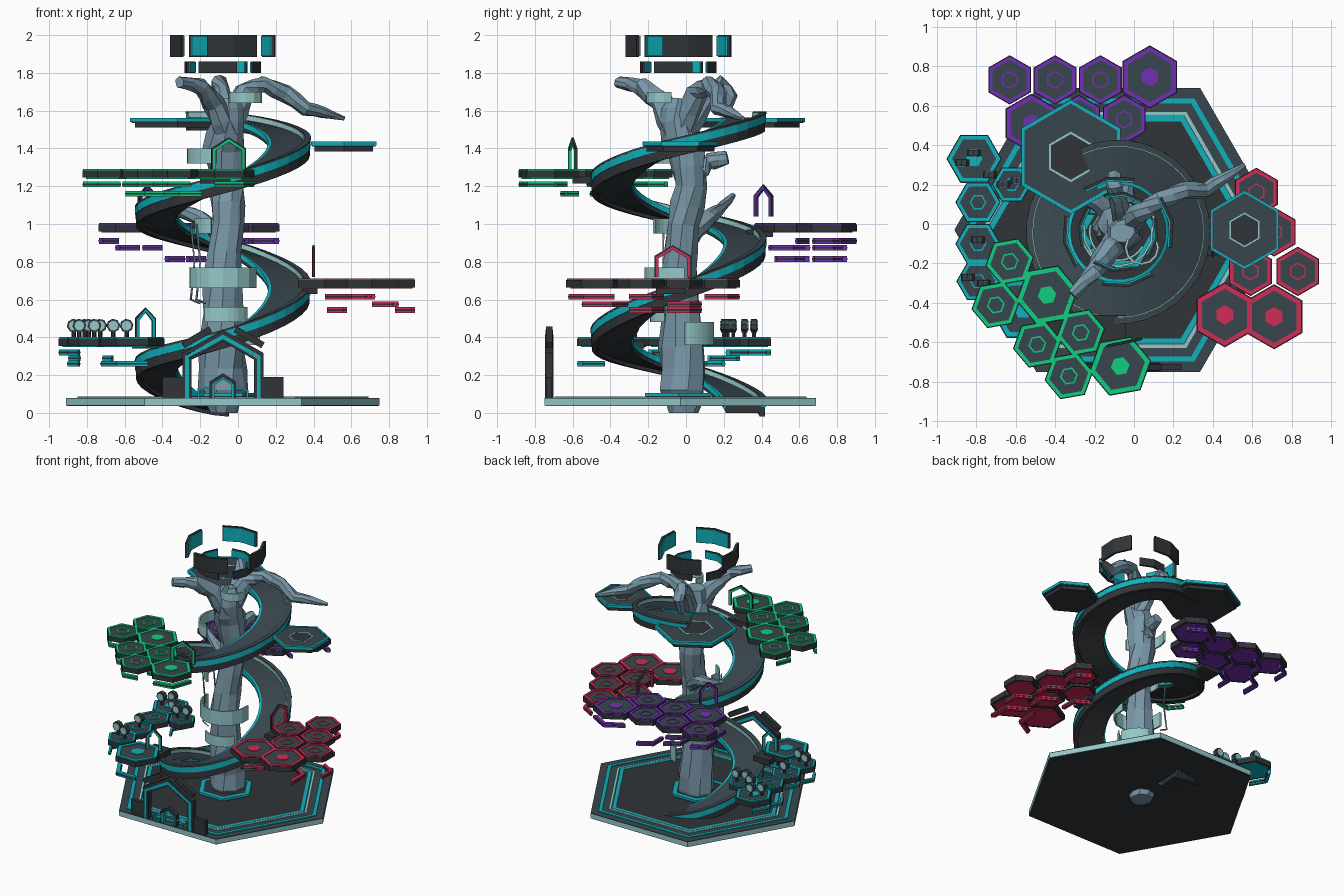
import bpy, math, random
from mathutils import Vector

if "Cube" in bpy.data.objects:
    bpy.data.objects.remove(bpy.data.objects["Cube"])
random.seed(4)
CX, CY = -0.08, -0.04


def mat(name, r, g, b):
    m = bpy.data.materials.new(name)
    m.diffuse_color = (r, g, b, 1)
    m.use_nodes = True
    m.node_tree.nodes["Principled BSDF"].inputs["Base Color"].default_value = m.diffuse_color
    return m


DARK = mat("charcoal", .03, .035, .04)
SLATE = mat("slate", .04, .062, .075)
TEAL = mat("teal", .005, .44, .50)
PALE = mat("pale_teal", .30, .58, .58)
BARK = mat("bark", .19, .31, .39)
RED = mat("red", .64, .025, .09)
GREEN = mat("green", .005, .62, .22)
PURPLE = mat("purple", .17, .03, .45)


def build(name, verts, faces, m):
    me = bpy.data.meshes.new(name)
    me.from_pydata([tuple(v) for v in verts], [], faces)
    me.materials.append(m)
    ob = bpy.data.objects.new(name, me)
    bpy.context.collection.objects.link(ob)
    return ob


def loft(name, rings, m, closed=False):
    n, k = len(rings[0]), len(rings)
    verts = [v for r in rings for v in r]
    faces = [(i * n + j, i * n + (j + 1) % n, (i + 1) % k * n + (j + 1) % n, (i + 1) % k * n + j)
             for i in range(k if closed else k - 1) for j in range(n)]
    if not closed:
        faces += [tuple(reversed(range(n))), tuple(range((k - 1) * n, k * n))]
    return build(name, verts, faces, m)


def prism(name, x, y, r, z0, z1, m, rot=0, n=6):
    a = [math.radians(rot + 360 * i / n) for i in range(n)]
    return loft(name, [[(x + r * math.cos(t), y + r * math.sin(t), z) for t in a] for z in (z0, z1)], m)


def band(name, x, y, r0, r1, zf, h, m, a0=0, a1=360, segs=6, rot=0):
    """Rectangular section swept around a vertical axis; zf gives height by angle."""
    full = a1 - a0 == 360 and not callable(zf)
    rings = []
    for i in range(segs if full else segs + 1):
        d = a0 + (a1 - a0) * i / segs
        t = math.radians(d + rot)
        z = zf(d) if callable(zf) else zf
        c, s = math.cos(t), math.sin(t)
        rings.append([(x + r * c, y + r * s, q) for r, q in ((r0, z), (r1, z), (r1, z + h), (r0, z + h))])
    return loft(name, rings, m, full)


def box(name, x0, x1, y0, y1, z0, z1, m):
    return loft(name, [[(x0, y0, z), (x1, y0, z), (x1, y1, z), (x0, y1, z)] for z in (z0, z1)], m)


def limb(name, pts, m=BARK, n=8, jit=.13, sub=3):
    """Faceted tube through (x, y, z, radius) points."""
    path = []
    for a, b in zip(pts, pts[1:]):
        path += [Vector(a).lerp(Vector(b), i / sub) for i in range(sub)]
    path.append(Vector(pts[-1]))
    rings = []
    for i, p in enumerate(path):
        d = (path[min(i + 1, len(path) - 1)] - path[max(i - 1, 0)]).to_3d().normalized()
        u = d.cross(Vector((.3, 1, 0)) if abs(d.y) < .8 else Vector((1, 0, .2))).normalized()
        v = d.cross(u)
        ring = []
        for j in range(n):
            t = math.tau * (j + .12 * i) / n
            ring.append(p.to_3d() + (u * math.cos(t) + v * math.sin(t)) * p.w * random.uniform(1 - jit, 1 + jit))
        rings.append(ring)
    return loft(name, rings, m)


def gate(name, x, y, z, w, h, t, depth, m, rot=0):
    """House-shaped arch outline, facing -y before turning."""
    def outline(k):
        hw = w / 2 - k
        return [(-hw, 0), (-hw, h * .66 - k * .5), (0, h - k * 1.2), (hw, h * .66 - k * .5), (hw, 0)]
    rings = [[(a[0], -depth / 2, a[1]), (a[0], depth / 2, a[1]), (b[0], depth / 2, b[1]), (b[0], -depth / 2, b[1])]
             for a, b in zip(outline(0), outline(t))]
    ob = loft(name, rings, m)
    ob.location = (x, y, z)
    ob.rotation_euler.z = math.radians(rot)
    return ob


# base plate with inlaid hexagon lines
prism("base_edge", CX, -.03, .83, .04, .075, PALE)
prism("base_underside", CX, -.03, .825, .036, .04, DARK)
prism("base_top", CX, -.03, .83, .075, .08, SLATE)
for r, w, m in ((.77, .03, TEAL), (.69, .02, PALE), (.665, .03, TEAL)):
    band("base_inlay", CX, -.03, r - w, r, .078, .008, m)
prism("base_floor", CX, -.03, .635, .078, .084, DARK)
prism("trunk_plinth", CX, CY, .2, .08, .1, DARK)
band("plinth_rim", CX, CY, .17, .205, .09, .014, TEAL)

# trunk and branches
limb("trunk", [(-.08, -.02, 0, .08), (-.08, -.02, .12, .125), (-.08, -.02, .35, .118), (-.08, -.04, .7, .1),
               (-.06, -.02, 1.0, .085), (-.06, .03, 1.2, .093), (-.07, 0, 1.4, .11), (-.05, -.05, 1.55, .09),
               (-.06, -.04, 1.66, .06)], n=9, sub=2)
limb("left_branch", [(-.05, -.05, 1.48, .07), (-.13, -.13, 1.64, .06), (-.2, -.24, 1.73, .045), (-.31, -.36, 1.75, .03)], sub=2)
limb("right_branch", [(-.05, -.02, 1.5, .07), (.03, .06, 1.7, .055), (.13, .12, 1.74, .045), (.25, .17, 1.69, .045),
                      (.36, .17, 1.61, .04), (.45, .23, 1.59, .03), (.56, .3, 1.56, .012)], sub=2)
limb("back_branch", [(-.05, 0, 1.48, .06), (-.08, .1, 1.65, .05), (-.1, .19, 1.75, .04), (-.1, .23, 1.68, .04),
                     (-.1, .19, 1.57, .03)], sub=2)
limb("upper_stub", [(-.06, .05, 1.27, .05), (-.04, .13, 1.33, .045), (-.03, .22, 1.35, .035)], sub=2)
limb("lower_branch", [(-.07, .02, .93, .05), (-.2, .12, 1.03, .045), (-.34, .18, 1.08, .03), (-.48, .25, 1.15, .015)])
for x, y in ((-.22, -.12), (-.25, .05)):
    limb("hanging_vine", [(x, y, 1.0, .006), (x + .02, y, .8, .006), (x, y + .01, .6, .006), (x + .05, y, .58, .006)], n=4)

# pale bands wrapped round the trunk: height, depth, radius, arc
for z, h, r, a0, a1 in ((.66, .11, .18, 170, 370), (.48, .08, .15, 230, 330), (.36, .12, .2, 10, 70),
                        (.95, .08, .15, 165, 245), (1.32, .08, .19, 150, 260)):
    band("trunk_band", CX, CY, r - .012, r, z, h, PALE, a0, a1, 8)
band("upper_trunk_band", .04, -.12, .075, .088, 1.64, .06, PALE, 150, 390, 8)

# spiral ramp: deck height at every quarter turn from the back, two turns in all
LEVELS = (.05, .25, .41, .66, .9, 1.06, 1.23, 1.43, 1.565, 1.565)


def climb(d):
    q = max(0, (d - 90) / 90)
    i = min(int(q), 8)
    f = q - i
    p = [LEVELS[min(max(i + k, 0), 9)] for k in (-1, 0, 1, 2)]
    if i == 8:
        return 1.565
    s0, s1 = (p[2] - p[0]) / 2, (p[3] - p[1]) / 2
    return ((2 * f**3 - 3 * f * f + 1) * p[1] + (f**3 - 2 * f * f + f) * s0
            + (3 * f * f - 2 * f**3) * p[2] + (f**3 - f * f) * s1)


for name, r0, r1, dz, h, m in (("ramp_slab", .25, .45, -.05, .04, DARK), ("ramp_deck", .255, .44, -.012, .012, SLATE),
                               ("ramp_outer_stripe", .44, .465, -.02, .04, TEAL), ("ramp_outer_skirt", .43, .46, -.07, .05, DARK),
                               ("ramp_rail_cap", .435, .467, .02, .01, SLATE), ("ramp_curb", .43, .44, -.01, .035, PALE),
                               ("ramp_inner_rim", .24, .256, -.03, .03, TEAL)):
    band(name, CX, CY, r0, r1, lambda d, k=dz: climb(d) + k, h, m, 86, 835, 72)

# large viewing platforms
for name, x, y, r, z in (("top_platform", -.32, .34, .29, 1.51), ("side_platform", .56, -.03, .2, 1.385)):
    prism(name, x, y, r * .9, z, z + .03, DARK, 30)
    prism(name + "_deck", x, y, r * .97, z + .025, z + .048, SLATE, 30)
    band(name + "_rim", x, y, r * .93, r, z + .03, .022, TEAL, rot=30)
    band(name + "_inlay", x, y, r * .40, r * .44, z + .045, .006, PALE, rot=30)
    prism(name + "_center", x, y, r * .40, z + .045, z + .05, DARK, 30)


# hexagon tile clusters: colour, height, turn, then x, y, radius
def cluster(name, m, z, rot, tiles, drops):
    for i, (x, y, r) in enumerate(tiles):
        prism(name + "_tile", x, y, r, z - .02, z + .018, DARK, rot)
        prism(name + "_tile_base", x, y, r * .86, z - .026, z - .018, m, rot)
        band(name + "_tile_rim", x, y, r * .8, r * .97, z + .012, .014, m, rot=rot)
        prism(name + "_tile_top", x, y, r * .8, z + .016, z + .021, SLATE, rot)
        if r > .13:
            prism(name + "_tile_core", x, y, r * .3, z + .02, z + .025, m, rot)
        else:
            band(name + "_tile_ring", x, y, r * .3, r * .37, z + .02, .005, m, rot=rot)
        # broken rim pieces hanging below each tile
        dz = drops[i % len(drops)]
        a = round(math.degrees(math.atan2(y - CY, x - CX)) / 60) * 60 - 60
        band(name + "_hanging_rim", x, y, r * .8, r * .98, z - dz, .03, m, a, a + 120, 2, rot)
        band(name + "_hanging_trim", x, y, r * .76, r, z - dz + .01, .009, DARK, a, a + 120, 2, rot)


cluster("cyan", TEAL, .375, 0, [(-.81, .33, .14), (-.62, .2, .1), (-.79, .11, .115), (-.79, -.1, .115),
                                (-.79, -.29, .11), (-.56, -.43, .17)], (.07, .1, .13))
cluster("red", RED, .685, 30, [(.46, -.46, .165), (.71, -.47, .165), (.83, -.24, .125), (.59, -.24, .125),
                               (.71, -.04, .125), (.47, -.04, .125), (.62, .16, .125)], (.085, .125, .155))
cluster("purple", PURPLE, .98, 30, [(-.63, .73, .125), (-.4, .73, .125), (-.17, .73, .125), (.08, .745, .16),
                                    (-.52, .51, .15), (-.28, .53, .125), (-.05, .53, .125)], (.085, .12, .18))
cluster("green", GREEN, 1.265, 10, [(-.63, -.19, .125), (-.44, -.36, .16), (-.7, -.41, .125), (-.49, -.61, .125),
                                    (-.27, -.55, .125), (-.33, -.77, .125), (-.07, -.72, .16)], (.07, .12, .07))
# short links from ramp to clusters
for x0, x1, y0, y1, z in ((-.56, -.42, -.36, -.22, .36), (.34, .42, -.16, 0, .65), (-.4, -.24, .32, .46, .95),
                          (-.2, -.04, -.6, -.46, 1.235)):
    box("cluster_link", x0, x1, y0, y1, z - .02, z + .02, DARK)

# small gates on the clusters
for name, x, y, z, w, m, rot in (("cyan_gate", -.49, -.33, .39, .1, TEAL, 20), ("green_gate", -.05, -.6, 1.29, .17, GREEN, 12),
                                 ("red_gate", .4, -.07, .72, .18, RED, 90), ("purple_gate", -.48, .41, 1.04, .12, PURPLE, 45)):
    gate(name, x, y, z, w, .16, .014, .016, m, rot)
    gate(name + "_frame", x, y, z, w + .016, .168, .009, .012, DARK, rot)

# entrance gate with flanking blocks and inner arches
gate("entrance_frame", CX, -.725, .08, .43, .36, .022, .04, DARK)
gate("entrance_trim", CX, -.725, .08, .4, .335, .02, .045, TEAL)
gate("entrance_inner_frame", CX, -.725, .08, .36, .315, .014, .035, DARK)
gate("inner_arch", CX, -.725, .08, .14, .13, .016, .03, DARK)
gate("inner_arch_trim", CX, -.725, .08, .11, .11, .01, .035, TEAL)
for s in (-1, 1):
    gate("side_arch", CX + s * .09, -.725, .08, .09, .06, .01, .03, TEAL)
    box("side_block", CX + s * .265 - .055, CX + s * .265 + .055, -.74, -.71, .08, .19, DARK)
    slab = box("roof_slab", -.085, .085, -.017, .017, 0, .035, DARK)
    slab.location = (CX + s * .13, -.725, .385)
    slab.rotation_euler.y = s * math.radians(30)

# round discs standing on the cyan tiles
for x, y in ((-.87, .31), (-.81, .36), (-.73, .25), (-.66, .2), (-.59, .22), (-.84, -.27), (-.76, -.3), (-.79, -.08)):
    prism("disc_stem", x, y, .012, .39, .44, DARK)
    limb("disc", [(x, y - .016, .462, .036), (x, y + .016, .462, .036)], SLATE, 8, 0, 1)
    limb("disc_face", [(x, y - .02, .462, .026), (x, y + .02, .462, .026)], PALE, 8, 0, 1)

# floating crown of broken rings
for a in range(11, 371, 90):
    band("crown_upper", CX, CY, .268, .285, 1.885, .115, DARK, a - 28, a + 28, 2)
    band("crown_upper_lining", CX, CY, .26, .268, 1.89, .105, TEAL, a - 28, a + 28, 2)
    band("crown_lower", CX, CY, .19, .205, 1.8, .06, DARK, a - 30, a + 30, 2, -20)
    band("crown_lower_lining", CX, CY, .183, .19, 1.803, .054, TEAL, a - 30, a + 30, 2, -20)
